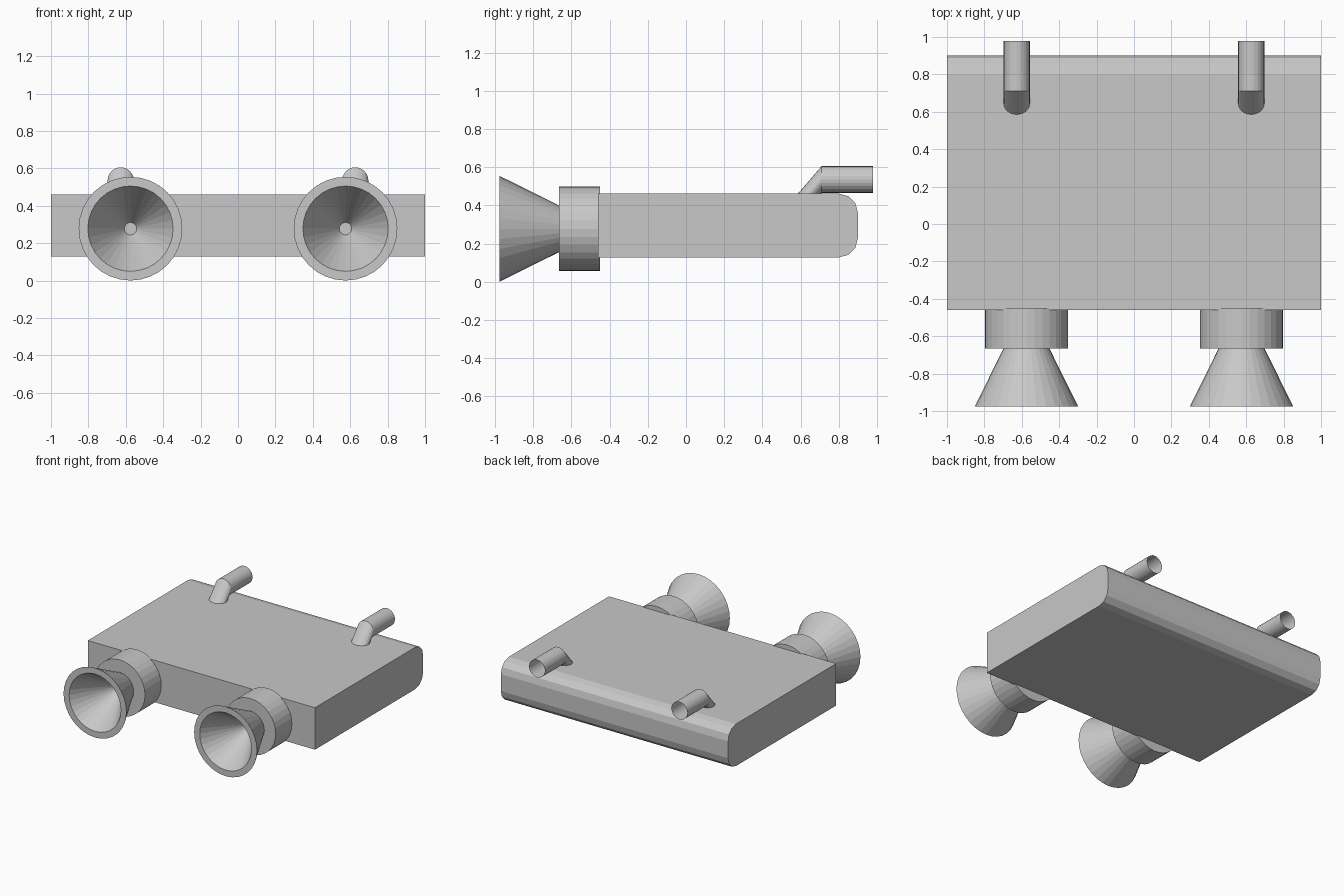
import bpy, bmesh
from math import sin, cos, tau

default = bpy.data.objects.get("Cube")
if default:
    bpy.data.objects.remove(default, do_unlink=True)

grey = bpy.data.materials.new("plain_grey")
grey.use_nodes = True
GREY = (0.58, 0.58, 0.58, 1)
grey.diffuse_color = GREY
grey.node_tree.nodes["Principled BSDF"].inputs["Base Color"].default_value = GREY


def finish(bm, name):
    bmesh.ops.recalc_face_normals(bm, faces=bm.faces[:])
    mesh = bpy.data.meshes.new(name)
    bm.to_mesh(mesh)
    bm.free()
    mesh.materials.append(grey)
    obj = bpy.data.objects.new(name, mesh)
    bpy.context.collection.objects.link(obj)
    return obj


def rings(name, x, profile, sides, closed=False, caps=False):
    """Bridge circles facing along y; profile holds (y, z centre, radius)."""
    bm = bmesh.new()
    loops = []
    for y, z, r in profile:
        loops.append([bm.verts.new((x + r * cos(tau * i / sides), y,
                                    z + r * sin(tau * i / sides)))
                      for i in range(sides)])
    pairs = list(zip(loops, loops[1:]))
    if closed:
        pairs.append((loops[-1], loops[0]))
    for a, b in pairs:
        for i in range(sides):
            j = (i + 1) % sides
            bm.faces.new((a[i], a[j], b[j], b[i]))
    if caps:
        bm.faces.new(loops[0])
        bm.faces.new(loops[-1])
    return finish(bm, name)


# Slab body with rounded rear edges
bm = bmesh.new()
bmesh.ops.create_cube(bm, size=1)
for v in bm.verts:
    v.co.x *= 2
    v.co.y = 0.9 if v.co.y > 0 else -0.46
    v.co.z = 0.462 if v.co.z > 0 else 0.128
rear = [e for e in bm.edges if all(v.co.y > 0.8 for v in e.verts)
        and abs(e.verts[0].co.x - e.verts[1].co.x) > 1]
bmesh.ops.bevel(bm, geom=rear, offset=0.1, segments=3, profile=0.5, affect='EDGES')
finish(bm, "body")

AXIS = 0.278
for side, s in (("left", 1), ("right", -1)):
    # Round collar on the front face
    rings(side + "_collar", s * 0.575,
          [(-0.665, AXIS, 0.222), (-0.45, AXIS, 0.222)], 32, caps=True)
    # Thick-walled flared horn
    rings(side + "_horn", s * 0.575,
          [(-0.977, AXIS, 0.277), (-0.66, AXIS, 0.12),
           (-0.66, AXIS, 0.03), (-0.977, AXIS, 0.228)], 32, closed=True)
    # Bent open pipe rising from the top
    rings(side + "_pipe", s * 0.627,
          [(0.978, 0.536, 0.07), (0.71, 0.536, 0.07), (0.572, 0.376, 0.07)], 24)
